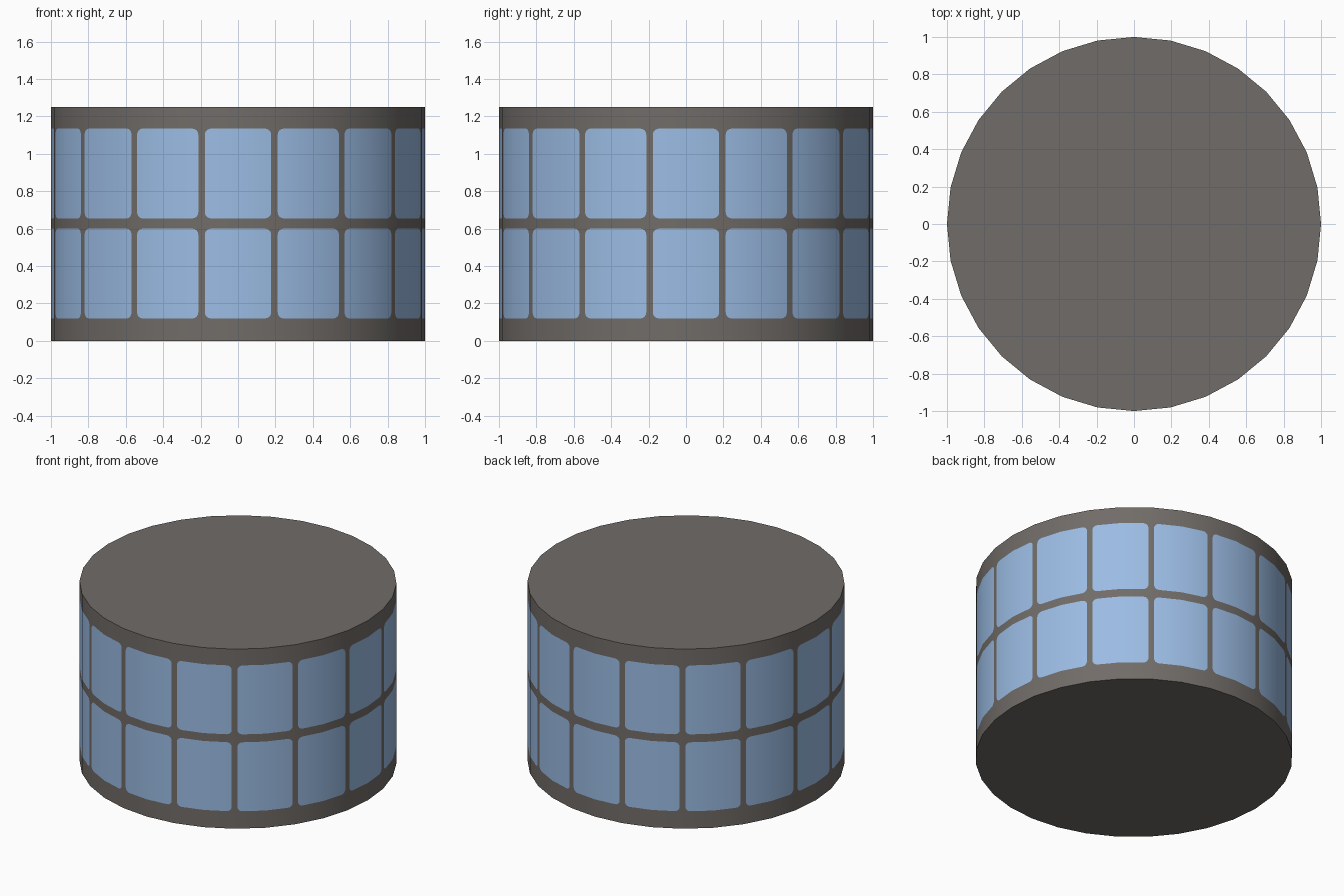
import bpy, bmesh, math

if "Cube" in bpy.data.objects:
    bpy.data.objects.remove(bpy.data.objects["Cube"])

PANES, RADIUS, HEIGHT = 16, 1.0, 1.25
ROWS = [(0.12, 0.60), (0.655, 1.135)]
HALF_GAP, CORNER = 0.018, 0.032
FACET = 2 * RADIUS * math.sin(math.pi / (2 * PANES))


def material(name, colour):
    m = bpy.data.materials.new(name)
    m.diffuse_color = (*colour, 1)
    m.use_nodes = True
    m.node_tree.nodes["Principled BSDF"].inputs["Base Color"].default_value = m.diffuse_color
    return m


def half_pane(z0, z1):
    """Outline (u, z) of half a rounded pane, from the fold at u = 0 and back."""
    pts = [(0, z0)]
    u = FACET - HALF_GAP - CORNER
    for zc, start in ((z0 + CORNER, -90), (z1 - CORNER, 0)):
        for i in range(5):
            a = math.radians(start + 22.5 * i)
            pts.append((u + CORNER * math.cos(a), zc + CORNER * math.sin(a)))
    return pts + [(0, z1)]


panes = [half_pane(*row) for row in ROWS]
# Frame outline of one facet, going round both panes
frame = [(0, 0), (FACET, 0), (FACET, HEIGHT), (0, HEIGHT)]
for pane in reversed(panes):
    frame += pane[::-1]

bm = bmesh.new()


def rim(k):
    a = math.pi * k / PANES - math.pi / 2
    return RADIUS * math.cos(a), RADIUS * math.sin(a)


def wall_face(outline, fold, edge, mat):
    (x0, y0), (x1, y1) = rim(fold), rim(edge)
    verts = []
    for u, z in outline:
        t = u / FACET
        verts.append(bm.verts.new((x0 + (x1 - x0) * t, y0 + (y1 - y0) * t, z)))
    if edge < fold:
        verts.reverse()
    bm.faces.new(verts).material_index = mat


# Wall: two facets for each column of panes
for k in range(0, 2 * PANES, 2):
    for edge in (k + 1, k - 1):
        wall_face(frame, k, edge, 0)
        for pane in panes:
            wall_face(pane, k, edge, 1)

# Top and bottom caps
for z, step in ((0, -1), (HEIGHT, 1)):
    bm.faces.new([bm.verts.new((*rim(k), z)) for k in range(2 * PANES)][::step])
bmesh.ops.remove_doubles(bm, verts=bm.verts, dist=1e-4)

mesh = bpy.data.meshes.new("round_windowed_drum")
bm.to_mesh(mesh)
bm.free()
mesh.materials.append(material("dark_grey_frame", (0.165, 0.150, 0.138)))
mesh.materials.append(material("light_blue_glass", (0.328, 0.503, 0.775)))
drum = bpy.data.objects.new("round_windowed_drum", mesh)
bpy.context.collection.objects.link(drum)

# Smooth round wall with sharp flat caps
normals = []
for p in mesh.polygons:
    p.use_smooth = True
    for v in p.vertices:
        co = mesh.vertices[v].co
        if abs(p.normal.z) > 0.5:
            normals.append((0, 0, math.copysign(1, p.normal.z)))
        else:
            r = math.hypot(co.x, co.y)
            normals.append((co.x / r, co.y / r, 0))
mesh.normals_split_custom_set(normals)
